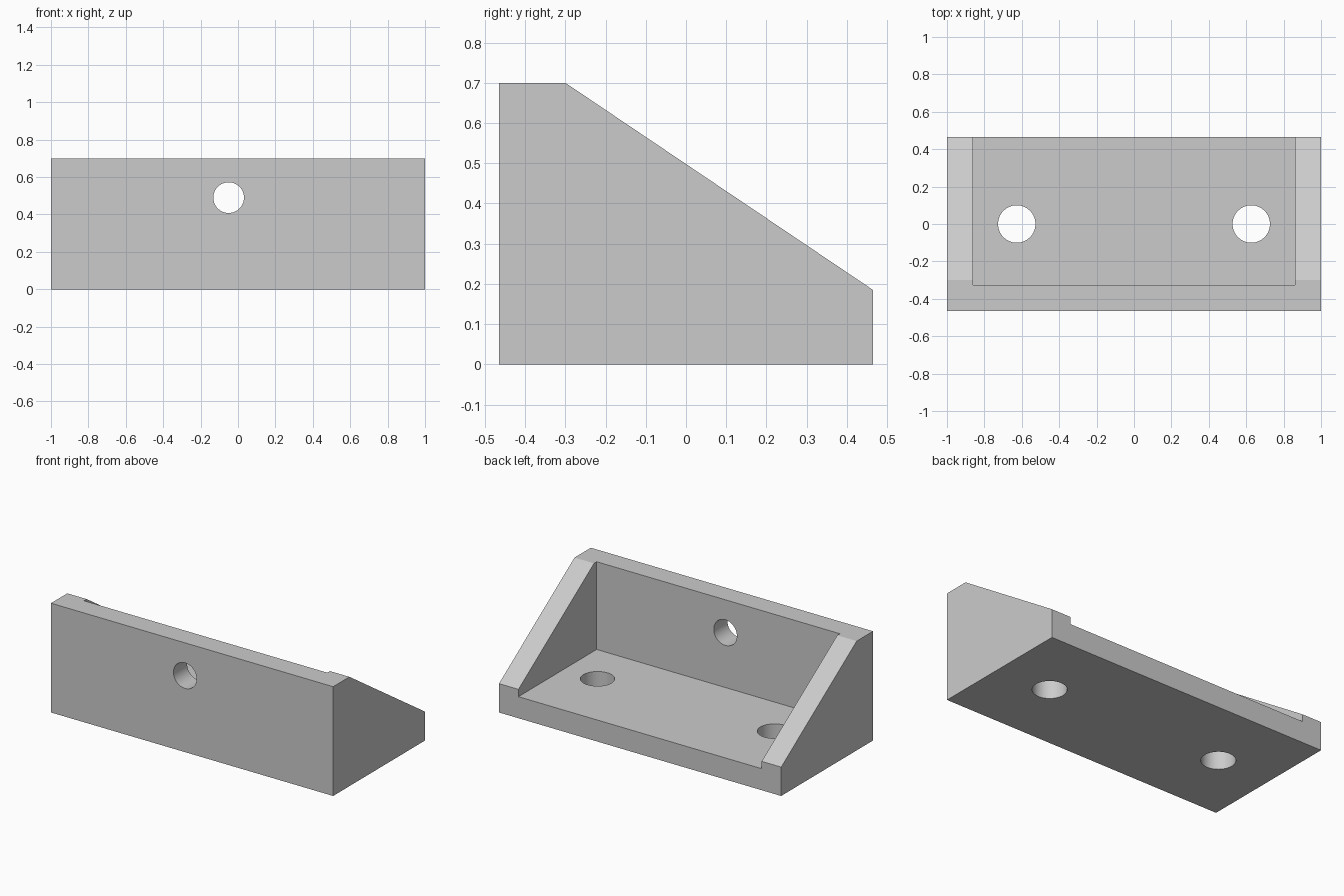
import bpy
import bmesh
import math
from mathutils import Matrix, Vector

cube = bpy.data.objects.get("Cube")
if cube:
    bpy.data.objects.remove(cube, do_unlink=True)

HALF_X, HALF_Y = 1.0, 0.465
HEIGHT, LIP = 0.70, 0.185
THICK = 0.138

grey = bpy.data.materials.new("plain grey")
grey.use_nodes = True
grey.diffuse_color = (0.6, 0.6, 0.6, 1)
grey.node_tree.nodes["Principled BSDF"].inputs["Base Color"].default_value = (0.6, 0.6, 0.6, 1)


def make_object(name, bm):
    bmesh.ops.recalc_face_normals(bm, faces=bm.faces)
    mesh = bpy.data.meshes.new(name)
    bm.to_mesh(mesh)
    bm.free()
    mesh.materials.append(grey)
    obj = bpy.data.objects.new(name, mesh)
    bpy.context.collection.objects.link(obj)
    return obj


def box(name, low, high):
    bm = bmesh.new()
    low, high = Vector(low), Vector(high)
    bmesh.ops.create_cube(bm, size=1, matrix=Matrix.Translation((low + high) / 2)
                          @ Matrix.Diagonal((high - low).to_4d()))
    return make_object(name, bm)


def drill(name, centre, radius, tilt=0):
    bm = bmesh.new()
    bmesh.ops.create_cone(bm, cap_ends=True, segments=64, radius1=radius, radius2=radius,
                          depth=0.5, matrix=Matrix.Translation(centre) @ Matrix.Rotation(tilt, 4, "X"))
    return make_object(name, bm)


# Bracket body: sloped side profile extruded across the width
profile = [(-HALF_Y, 0), (HALF_Y, 0), (HALF_Y, LIP), (-0.30, HEIGHT), (-HALF_Y, HEIGHT)]
bm = bmesh.new()
side = bm.faces.new([bm.verts.new((-HALF_X, y, z)) for y, z in profile])
extruded = bmesh.ops.extrude_face_region(bm, geom=[side])["geom"]
bmesh.ops.translate(bm, vec=(2 * HALF_X, 0, 0),
                    verts=[v for v in extruded if isinstance(v, bmesh.types.BMVert)])
bracket = make_object("corner_bracket", bm)

# Pocket between the gussets, two floor holes and one wall hole
inner_x = HALF_X - THICK
cutters = [
    box("pocket_cutter", (-inner_x, THICK - HALF_Y, THICK), (inner_x, 1, 1)),
    drill("left_floor_hole_cutter", (0.627, 0, 0), 0.10),
    drill("right_floor_hole_cutter", (-0.627, 0, 0), 0.10),
    drill("wall_hole_cutter", (-0.05, -HALF_Y, 0.49), 0.082, math.pi / 2),
]
bpy.context.view_layer.objects.active = bracket
for cutter in cutters:
    cutter.hide_render = True
    cut = bracket.modifiers.new(cutter.name, "BOOLEAN")
    cut.operation = "DIFFERENCE"
    cut.solver = "EXACT"
    cut.object = cutter
    bpy.ops.object.modifier_apply(modifier=cut.name)
    bpy.data.objects.remove(cutter, do_unlink=True)

# Smooth hole walls, crisp edges elsewhere
bpy.ops.object.select_all(action="DESELECT")
bracket.select_set(True)
bpy.ops.object.shade_smooth_by_angle(angle=math.radians(30))
